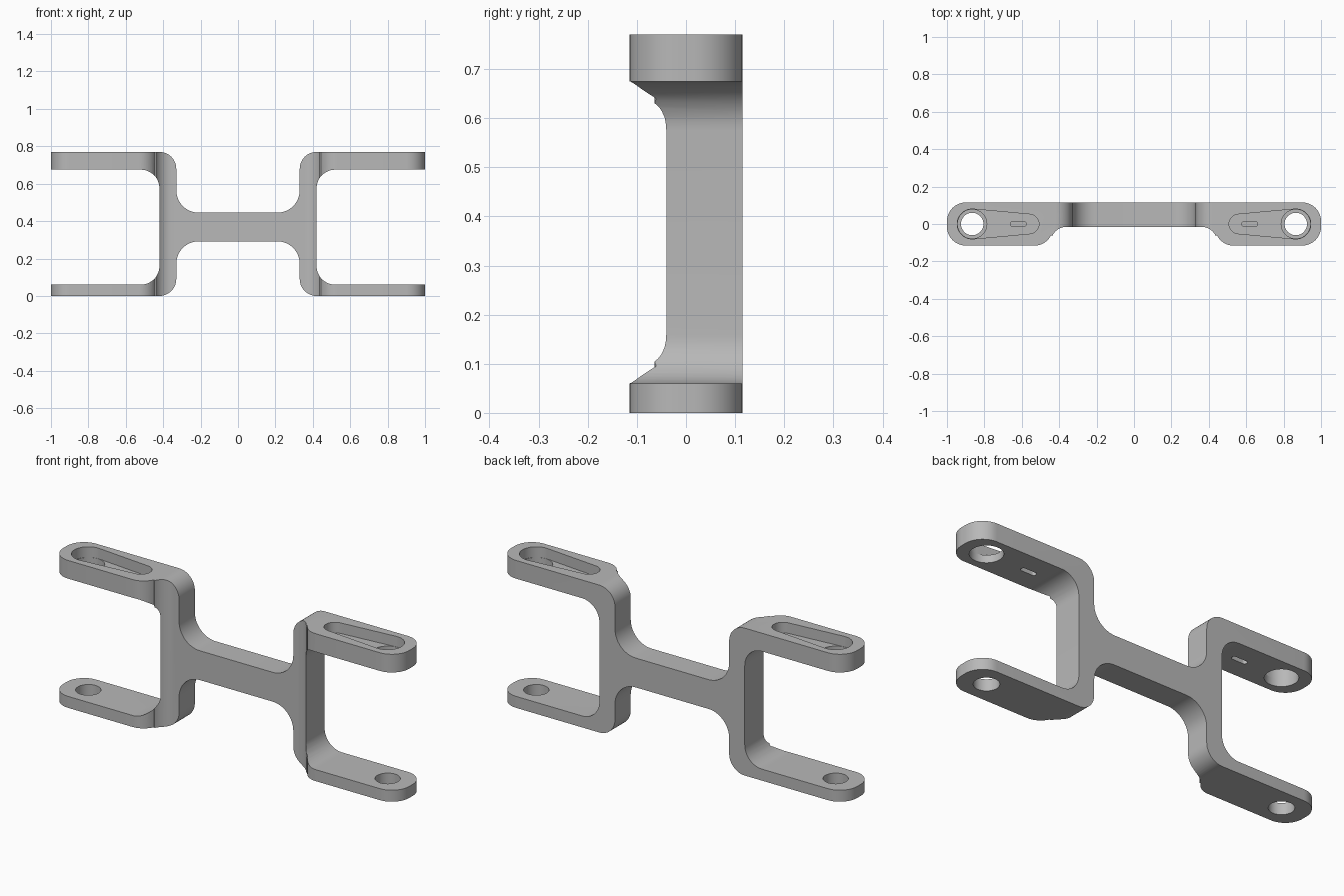
import bpy
import bmesh
from math import cos, sin, pi, asin, atan2
from mathutils import Vector

cube = bpy.data.objects.get("Cube")
if cube:
    bpy.data.objects.remove(cube, do_unlink=True)

grey = bpy.data.materials.new("plain grey")
grey.use_nodes = True
COLOUR = (0.48, 0.48, 0.48, 1)
grey.diffuse_color = COLOUR
grey.node_tree.nodes["Principled BSDF"].inputs["Base Color"].default_value = COLOUR

HEIGHT, HALF_DEPTH = 0.77, 0.115
UPPER_BOTTOM, LOWER_TOP = 0.675, 0.06
HOLE_X, SLOT_X = 0.865, 0.618


def arc(cx, cy, r, start, end, steps=14):
    angles = [start + (end - start) * i / steps for i in range(steps + 1)]
    return [(cx + r * cos(a), cy + r * sin(a)) for a in angles]


def fillet(prev, corner, nxt, r, steps=12):
    """Round a right-angled corner with a quarter arc."""
    c = Vector(corner)
    u = (Vector(prev) - c).normalized() * r
    v = (Vector(nxt) - c).normalized() * r
    centre = c + u + v
    points = []
    for i in range(steps + 1):
        a = pi / 2 * i / steps
        points.append(tuple(centre - v * cos(a) - u * sin(a)))
    return points


def rounded(corners):
    """Turn (x, y, radius) corners into an open outline."""
    points = []
    for i, (x, y, r) in enumerate(corners):
        if r:
            points += fillet(corners[i - 1][:2], (x, y), corners[i + 1][:2], r)
        else:
            points.append((x, y))
    return points


def mirrored(half):
    return half + [(-x, y) for x, y in reversed(half)]


def prism(name, outline, low, high, along_y=False):
    """Extrude a closed outline along z, or along y."""
    bm = bmesh.new()
    place = (lambda a, b: (a, low, b)) if along_y else (lambda a, b: (a, b, low))
    face = bm.faces.new([bm.verts.new(place(a, b)) for a, b in outline])
    grown = bmesh.ops.extrude_face_region(bm, geom=[face])["geom"]
    rise = Vector((0, high - low, 0) if along_y else (0, 0, high - low))
    bmesh.ops.translate(bm, vec=rise,
                        verts=[g for g in grown if isinstance(g, bmesh.types.BMVert)])
    bmesh.ops.recalc_face_normals(bm, faces=bm.faces)
    mesh = bpy.data.meshes.new(name)
    bm.to_mesh(mesh)
    bm.free()
    mesh.materials.append(grey)
    obj = bpy.data.objects.new(name, mesh)
    bpy.context.collection.objects.link(obj)
    return obj


def carve(target, cutter, operation="DIFFERENCE"):
    mod = target.modifiers.new("carve", "BOOLEAN")
    mod.object, mod.operation, mod.solver = cutter, operation, "EXACT"
    bpy.ops.object.select_all(action="DESELECT")
    bpy.context.view_layer.objects.active = target
    target.select_set(True)
    bpy.ops.object.modifier_apply(modifier=mod.name)
    bpy.data.objects.remove(cutter, do_unlink=True)


def capsule(x1, r1, x2, r2, side):
    """Outline round two circles on the x axis, joined by tangents."""
    lean = asin((r2 - r1) / (x2 - x1))
    a = pi / 2 + lean
    points = arc(x1, 0, r1, a, 2 * pi - a) + arc(x2, 0, r2, -a, a, 24)
    return [(side * x, y) for x, y in points]


# Front outline: crossbar, uprights and the four arms
front = rounded([
    (0, 0.445, 0), (0.33, 0.445, 0.12), (0.33, HEIGHT, 0.09), (1, HEIGHT, 0),
    (1, UPPER_BOTTOM, 0), (0.42, UPPER_BOTTOM, 0.1), (0.42, LOWER_TOP, 0.1),
    (1, LOWER_TOP, 0), (1, 0, 0), (0.33, 0, 0.09), (0.33, 0.292, 0.12),
    (0, 0.292, 0)])
bracket = prism("double_fork_bracket", mirrored(front[1:-1]),
                -HALF_DEPTH - 0.1, HALF_DEPTH + 0.1, True)

# Plan outline: rounded arm ends, S-curve into the thinner middle
turn = atan2(0.08, 0.17)
plan = rounded([(0, HALF_DEPTH, 0), (1, HALF_DEPTH, 0.1), (1, -HALF_DEPTH, 0.1),
                (0.53, -HALF_DEPTH, 0)])[1:]
plan += arc(0.53, -0.02, 0.095, 1.5 * pi, pi + turn, 8)[1:]
plan += arc(0.36, -0.1, 0.085, turn, pi / 2, 8)
carve(bracket, prism("plan_cutter", mirrored(plan), -0.1, 1), "INTERSECT")

# Screw holes, tapered pockets and slots on both sides
for side in (-1, 1):
    lower = [(side * HOLE_X + x, y) for x, y in arc(0, 0, 0.06, 0, 2 * pi, 40)[:-1]]
    upper = [(side * HOLE_X + x, y) for x, y in arc(0, 0, 0.078, 0, 2 * pi, 40)[:-1]]
    pocket = capsule(0.56, 0.052, HOLE_X, 0.08, side)
    slot = capsule(SLOT_X - 0.03, 0.013, SLOT_X + 0.03, 0.0131, side)
    carve(bracket, prism("lower_hole_cutter", lower, -0.1, 0.2))
    carve(bracket, prism("pocket_cutter", pocket, HEIGHT - 0.055, 1))
    carve(bracket, prism("upper_hole_cutter", upper, 0.5, 1))
    carve(bracket, prism("slot_cutter", slot, 0.5, 1))

bpy.ops.object.shade_smooth_by_angle(angle=pi / 6)
